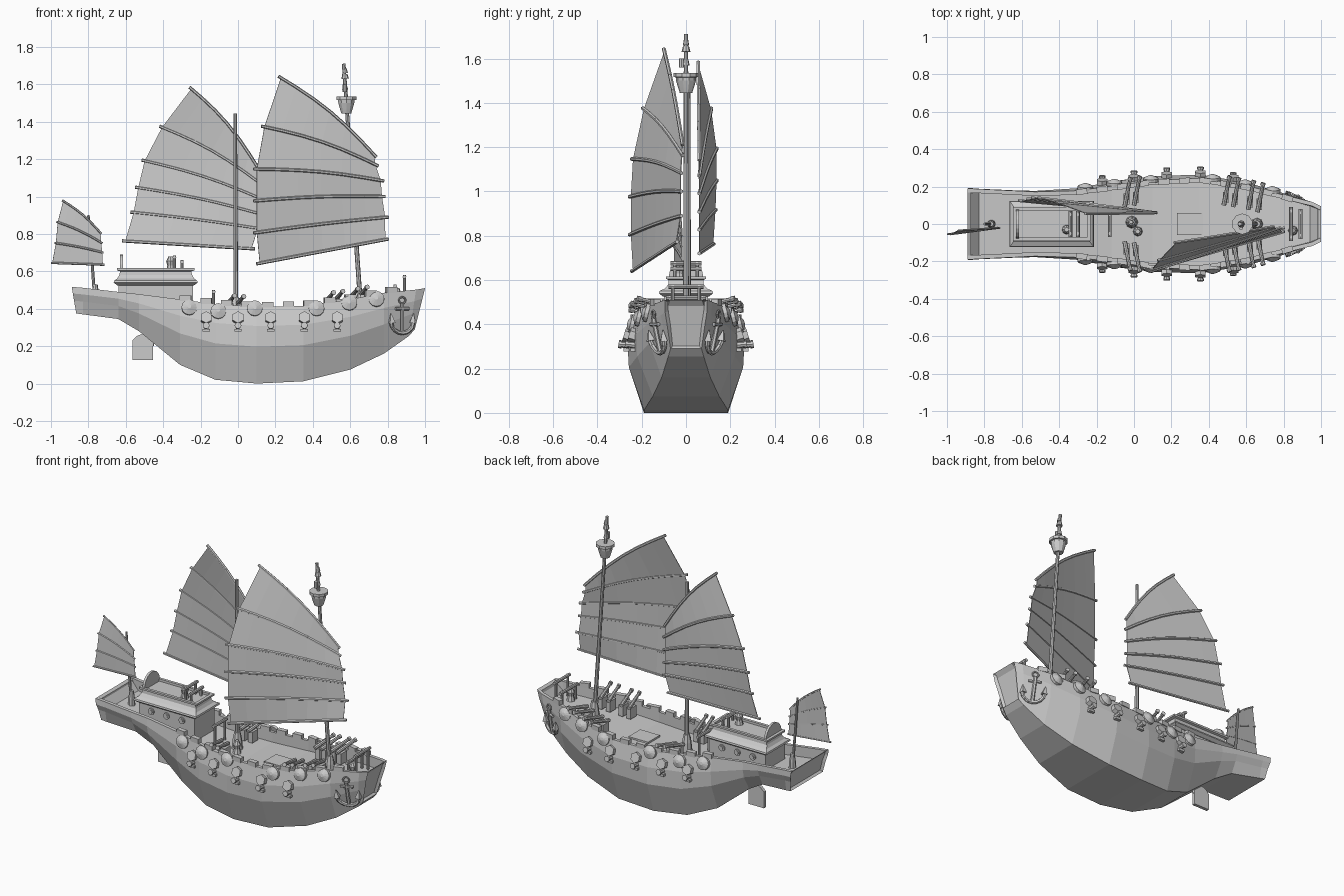
import bpy, bmesh, math
from mathutils import Vector, Matrix

if "Cube" in bpy.data.objects:
    bpy.data.objects.remove(bpy.data.objects["Cube"])

grey = bpy.data.materials.new("plain grey")
grey.use_nodes = True
colour = (0.6, 0.6, 0.6, 1)
grey.diffuse_color = colour
grey.node_tree.nodes["Principled BSDF"].inputs["Base Color"].default_value = colour

parts = {}

def part(name):
    return parts.setdefault(name, bmesh.new()) if name not in parts else parts[name]

def rod(name, a, b, r0, r1=None, n=8):
    a, b = Vector(a), Vector(b)
    turn = (b - a).to_track_quat('Z', 'Y').to_matrix().to_4x4()
    bmesh.ops.create_cone(part(name), cap_ends=True, segments=n, radius1=r0,
                          radius2=r0 if r1 is None else r1, depth=(b - a).length,
                          matrix=Matrix.Translation((a + b) / 2) @ turn)

def path(name, pts, r, n=6):
    for a, b in zip(pts, pts[1:]):
        rod(name, a, b, r, n=n)

def box(name, c, size, spin=0):
    m = Matrix.Translation(c) @ Matrix.Rotation(spin, 4, 'Z') @ Matrix.Diagonal((*size, 1))
    bmesh.ops.create_cube(part(name), size=1, matrix=m)

def stack(name, x, y, rings, n=8):
    # upright turned shape from (radius, height) pairs
    for (r0, z0), (r1, z1) in zip(rings, rings[1:]):
        rod(name, (x, y, z0), (x, y, z1), r0, r1, n)

# Hull stations: x, keel z, rail z, bottom, bilge and rail half widths
stations = [(-.865, .375, .517, .165, .178, .19), (-.83, .37, .512, .16, .172, .187),
            (-.64, .345, .49, .13, .165, .178), (-.53, .28, .478, .11, .165, .172),
            (-.31, .1, .45, .12, .185, .178), (-.12, .02, .425, .16, .228, .202),
            (.1, 0, .41, .19, .255, .232), (.35, .012, .415, .19, .258, .245),
            (.6, .075, .45, .15, .22, .205), (.78, .16, .485, .11, .165, .16),
            (.915, .255, .502, .08, .1, .118), (.945, .29, .51, .07, .085, .095)]

def station(x):
    for a, b in zip(stations, stations[1:]):
        if x <= b[0]:
            break
    t = (x - a[0]) / (b[0] - a[0])
    return [p + (q - p) * t for p, q in zip(a, b)]

def section(s):
    x, zk, zt, wb, w1, wt = s
    h = zt - zk
    return [(wb, zk), (w1, zk + h * .48), ((w1 + wt) * .525, zk + h * .75), (wt, zt)]

def side(x, z):
    pts = section(station(x))
    for (w0, z0), (w1, z1) in zip(pts, pts[1:]):
        if z <= z1:
            break
    return w0 + (w1 - w0) * (z - z0) / (z1 - z0)

def rail(x):
    s = station(x)
    return s[5], s[2]

# Hull with bulwarks and sunken deck, lofted through the stations
bm = part("hull")
loops = []
for i, s in enumerate(stations):
    end = i in (0, len(stations) - 1)
    lean = {0: -.17, 10: .15, 11: .25}.get(i, 0)
    pts = section(s)
    wt, zt = pts[-1]
    pts += [(wt - .022, zt), (wt - .022, zt - (0 if end else .065))]
    ring = pts + [(-w, z) for w, z in reversed(pts)]
    loops.append([bm.verts.new((s[0] + lean * (z - s[1]), w, z)) for w, z in ring])
for a, b in zip(loops, loops[1:]):
    for j in range(len(a)):
        k = (j + 1) % len(a)
        bm.faces.new((a[j], a[k], b[k], b[j]))
# Recessed end panels
for loop in (loops[0], loops[-1]):
    cap = bm.faces.new(loop[:4] + loop[8:])
    bm.faces.new(loop[3:9])
    bm.normal_update()
    outward = 1 if loop is loops[-1] else -1
    if cap.normal.x * outward < 0:
        cap.normal_flip()
    bmesh.ops.inset_region(bm, faces=[cap], thickness=.015)
    bmesh.ops.translate(bm, verts=cap.verts, vec=(-.015 * outward, 0, 0))
bmesh.ops.remove_doubles(bm, verts=bm.verts, dist=.0005)

# Rudder blade
bm = part("rudder")
outline = [(-.565, .125), (-.455, .125), (-.455, .27), (-.5, .27), (-.54, .255), (-.565, .23)]
blade = bm.faces.new([bm.verts.new((x, -.01, z)) for x, z in outline])
up = bmesh.ops.extrude_face_region(bm, geom=[blade])["geom"]
bmesh.ops.translate(bm, verts=[v for v in up if isinstance(v, bmesh.types.BMVert)], vec=(0, .02, 0))
rod("rudder", (-.46, 0, .2), (-.46, 0, .42), .01)

for s in (1, -1):
    # Raised blocks along the gunwale
    for i in range(11):
        x = -.28 + i * .11
        w, z = rail(x)
        slope = math.atan2(rail(x + .03)[0] - rail(x - .03)[0], .06)
        box("rail_blocks", (x, s * (w - .009), z + .01), (.06, .03, .03), s * slope)
    # Round shields
    for x, z in ((-.26, .405), (-.105, .385), (.09, .4), (.42, .4), (.595, .43), (.74, .45)):
        y = side(x, z)
        rod("shields", (x, s * (y - .005), z), (x, s * (y + .012), z + .004), .042, .042, 12)
        rod("shields", (x, s * (y + .012), z + .004), (x, s * (y + .026), z + .008), .04, .01, 12)
    # Gun ports with lids and muzzles
    for x in (-.17, 0, .175, .355, .53):
        y = side(x, .345)
        rod("gun_port_lids", (x, s * (y - .01), .345), (x, s * (y + .022), .355), .033, .033, 6)
        y = side(x, .305)
        rod("side_cannons", (x, s * (y - .03), .303), (x, s * (y + .035), .31), .018, .013)
        rod("side_cannons", (x, s * (y + .03), .309), (x, s * (y + .042), .311), .018)
        box("side_cannons", (x, s * (y + .006), .285), (.04, .025, .015))
    # Swivel guns on deck
    for x in (-.03, .02, .5, .55, .63, .68):
        w, z = rail(x)
        rod("deck_guns", (x - .02, s * (w - .12), z + .015), (x + .01, s * (w + .03), z + .05), .013, .009)
        rod("deck_guns", (x + .007, s * (w + .02), z + .048), (x + .012, s * (w + .035), z + .051), .013)
        box("deck_guns", (x - .01, s * (w - .08), z - .025), (.03, .06, .07))
    # Anchors against the bow
    def at(u, z):
        x = .878 + u
        return Vector((x, s * (side(min(x, .94), z) + .018), z))
    arc = [at(.06 * math.sin(t * .38), .33 - .06 * math.cos(t * .38)) for t in range(-4, 5)]
    path("anchors", arc, .011)
    path("anchors", [at(0, .27), at(0, .43)], .011)
    path("anchors", [at(-.035, .4), at(.035, .4)], .009)
    ring = [at(.018 * math.cos(t), .445 + .018 * math.sin(t)) for t in (i * math.pi / 4 for i in range(9))]
    path("anchors", ring, .005)
    for e in (-1, 1):
        rod("anchors", at(e * .055, .325), at(e * .06, .375), .022, .002, 4)

# Cabin walls, flared roof and parapet
def frustum(name, x0, x1, levels):
    bm = part(name)
    rings = []
    for grow, w, z in levels:
        rings.append([bm.verts.new(p) for p in ((x0 - grow, -w, z), (x1 + grow, -w, z),
                                                (x1 + grow, w, z), (x0 - grow, w, z))])
    for a, b in zip(rings, rings[1:]):
        for j in range(4):
            k = (j + 1) % 4
            bm.faces.new((a[j], a[k], b[k], b[j]))
    bm.faces.new(rings[0][::-1])
    bm.faces.new(rings[-1])

frustum("cabin_walls", -.64, -.24, [(0, .1, .37), (0, .1, .545)])
frustum("cabin_roof", -.64, -.24, [(.005, .103, .525), (.025, .123, .54), (.022, .12, .55),
        (.005, .095, .562), (-.005, .08, .58), (-.01, .078, .6), (.008, .09, .605), (.008, .09, .617),
        (-.012, .072, .617), (-.012, .072, .602)])
for s in (1, -1):
    for x in (-.55, -.44, -.33):
        rod("portholes", (x, s * .09, .49), (x, s * .108, .49), .021, .021, 10)
        rod("portholes", (x, s * .1, .49), (x, s * .112, .49), .012, .012, 10)
rod("roof_screen", (-.63, 0, .612), (-.615, 0, .612), .078, .078, 20)

# Wooden rack frames on deck, cabin roof and bow
for x, z0, w, h in ((-.13, .36, .05, .14), (-.34, .6, .05, .085), (-.3, .6, .05, .06),
                    (.89, .44, .06, .14), (.84, .43, .07, .1)):
    for s in (1, -1):
        rod("racks", (x, s * w, z0), (x, s * w, z0 + h), .008)
    rod("racks", (x, -w - .02, z0 + h - .01), (x, w + .02, z0 + h - .01), .01)

# Bollards and small deck barrels
for x, y, z in ((.02, -.04, .35), (.85, -.035, .43), (-.36, -.03, .6)):
    stack("bollards", x, y, [(.026, z), (.018, z + .03), (.024, z + .055), (.012, z + .08)])
box("deck_hatch", (.3, 0, .352), (.14, .12, .015))

# Masts with stepped bases
def mast(name, a, b, r):
    rod(name, a, b, r, r * .75)
    stack(name, a[0], a[1], [(r * 2.6, a[2]), (r * 2.2, a[2] + .06), (r * 1.4, a[2] + .11)])

mast("main_mast", (-.012, .01, .35), (-.015, .01, 1.445), .013)
mast("fore_mast", (.658, 0, .38), (.565, 0, 1.71), .013)
mast("mizzen_mast", (-.763, 0, .42), (-.8, 0, .9), .009)

# Lookout basket and finial on the fore mast
stack("lookout_basket", .579, 0, [(.028, 1.445), (.036, 1.47), (.045, 1.5), (.046, 1.515),
                                  (.056, 1.517), (.056, 1.535)], 10)
for z, r in ((1.57, .016), (1.63, .02), (1.66, .014)):
    rod("mast_finial", (.573, 0, z), (.571, 0, z + .025), r, r * .7)
rod("mast_finial", (.572, -.02, 1.56), (.572, -.02, 1.6), .012)

# Battened sails: each batten is aft x, y, z then fore x, y, z
def sail(name, battens, r, bow):
    bm, rows, n = part(name), [], 6
    for i, b in enumerate(battens):
        p, q = Vector(b[:3]), Vector(b[3:])
        arch = bow * i / (len(battens) - 1)
        pts = [p.lerp(q, t / n) + Vector((arch / 2, 0, arch)) * math.sin(math.pi * t / n)
               for t in range(n + 1)]
        path(name + "_battens", pts, r)
        inner = [pts[0].lerp(pts[1], .15)] + pts[1:-1] + [pts[-1].lerp(pts[-2], .15)]
        rows.append([bm.verts.new(v) for v in inner])
    for a, b in zip(rows, rows[1:]):
        for j in range(n):
            bm.faces.new((a[j], a[j + 1], b[j + 1], b[j]))
    bmesh.ops.recalc_face_normals(bm, faces=bm.faces)
    bmesh.ops.solidify(bm, geom=bm.faces[:], thickness=.004)

sail("fore_sail", [(.099, -.245, .64, .805, -.04, .773), (.083, -.255, .805, .805, -.02, .89),
                   (.083, -.255, .976, .787, -.02, 1.0), (.083, -.245, 1.147, .78, -.02, 1.083),
                   (.125, -.195, 1.376, .75, -.015, 1.163), (.216, -.1, 1.643, .74, -.015, 1.21)], .009, .028)
sail("main_sail", [(-.62, .125, .763, .09, .06, .72), (-.575, .135, .917, .125, .06, .827),
                   (-.55, .14, 1.05, .12, .06, .907), (-.515, .14, 1.195, .12, .06, .99),
                   (-.42, .115, 1.376, .12, .06, 1.07), (-.26, .055, 1.585, .115, .06, 1.14)], .009, .028)
sail("mizzen_sail", [(-1, -.055, .645, -.715, -.02, .635), (-.98, -.055, .752, -.72, -.02, .7),
                     (-.97, -.05, .865, -.725, -.02, .75), (-.94, -.035, .98, -.73, -.02, .8)], .006, .012)

# Turn every collected part into an object
for name, bm in parts.items():
    if not name.endswith("_sail"):
        bmesh.ops.recalc_face_normals(bm, faces=bm.faces)
    mesh = bpy.data.meshes.new(name)
    bm.to_mesh(mesh)
    bm.free()
    mesh.materials.append(grey)
    bpy.context.collection.objects.link(bpy.data.objects.new(name, mesh))
